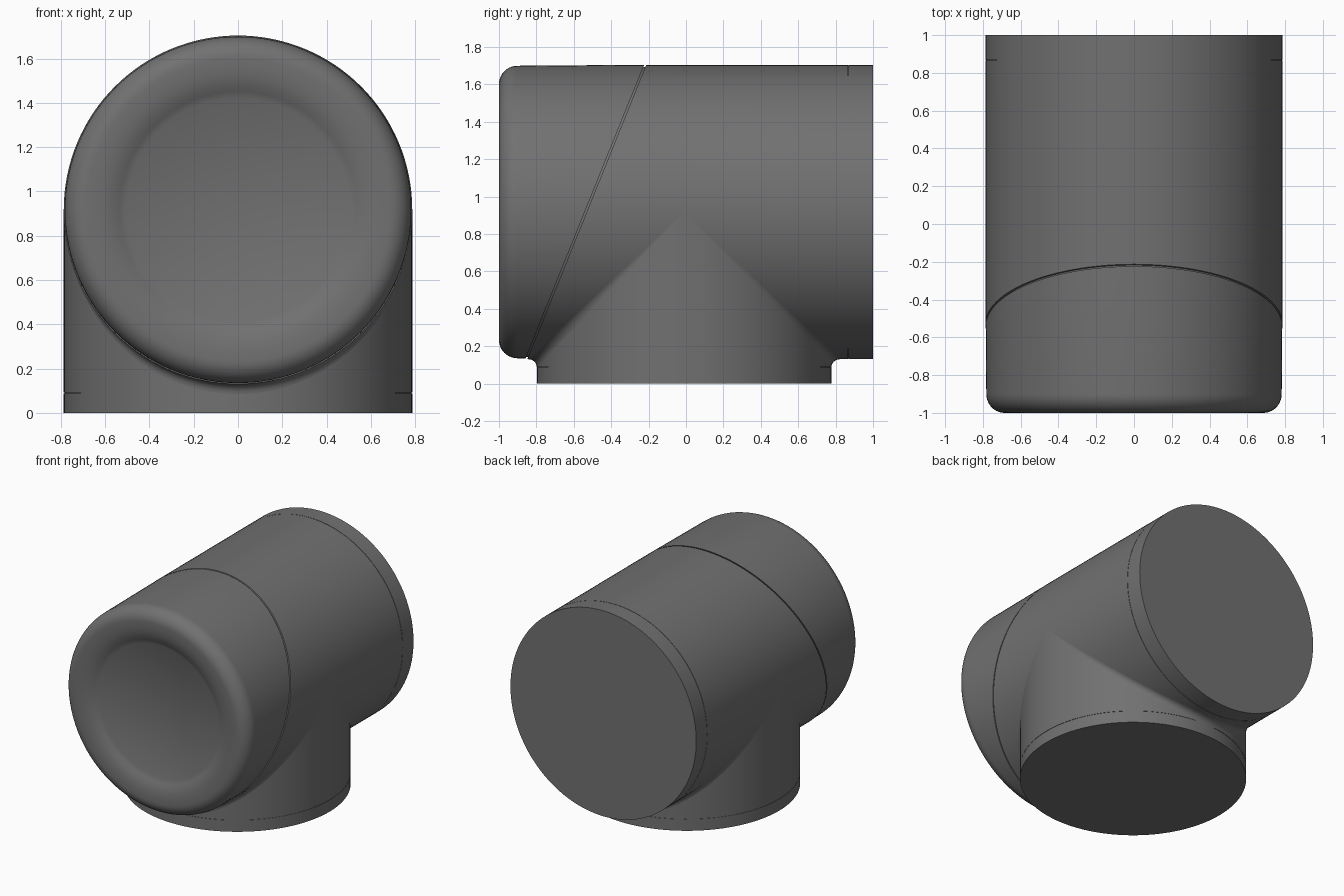
import bpy, bmesh, math
from mathutils import Vector

if "Cube" in bpy.data.objects:
    bpy.data.objects.remove(bpy.data.objects["Cube"])

R, ZC, YC = 0.787, 0.917, -0.01   # pipe radius, barrel axis height, stem axis
N = 128

dark = bpy.data.materials.new("dark_grey")
dark.diffuse_color = (0.165, 0.165, 0.165, 1)
dark.use_nodes = True
dark.node_tree.nodes["Principled BSDF"].inputs["Base Color"].default_value = dark.diffuse_color


def finish(name, bm, angle=28):
    bmesh.ops.remove_doubles(bm, verts=bm.verts, dist=1e-5)
    bmesh.ops.recalc_face_normals(bm, faces=bm.faces)
    me = bpy.data.meshes.new(name)
    bm.to_mesh(me)
    bm.free()
    me.materials.append(dark)
    ob = bpy.data.objects.new(name, me)
    bpy.context.collection.objects.link(ob)
    bpy.ops.object.select_all(action='DESELECT')
    ob.select_set(True)
    bpy.context.view_layer.objects.active = ob
    bpy.ops.object.shade_smooth_by_angle(angle=math.radians(angle))
    return ob


def lathe(profile, along_y):
    """Revolve (radius, axial) points, closing both ends with flat discs."""
    bm = bmesh.new()
    rings = []
    for r, h in profile:
        ring = []
        for i in range(N):
            a = 2 * math.pi * i / N
            c, s = r * math.cos(a), r * math.sin(a)
            ring.append(bm.verts.new((c, h, ZC + s) if along_y else (c, YC + s, h)))
        rings.append(ring)
    for a, b in zip(rings, rings[1:]):
        for i in range(N):
            j = (i + 1) % N
            bm.faces.new((a[i], a[j], b[j], b[i]))
    bm.faces.new(rings[0])
    bm.faces.new(rings[-1])
    return bm


def cut(bm, offset, keep_front):
    """Trim with the slanted seam plane and fill the opening."""
    d = Vector((0, 0.63, 1.56)).normalized()
    n = Vector((0, d.z, -d.y))
    p = Vector((0, -0.22, 1.70)) + n * offset
    res = bmesh.ops.bisect_plane(bm, geom=bm.verts[:] + bm.edges[:] + bm.faces[:],
                                 plane_co=p, plane_no=n,
                                 clear_outer=keep_front, clear_inner=not keep_front)
    edges = [e for e in res['geom_cut'] if isinstance(e, bmesh.types.BMEdge)]
    bmesh.ops.contextual_create(bm, geom=edges)


def groove(at, r=R, w=0.0015, d=0.003):
    return [(r, at - w), (r - d, at - w), (r - d, at + w), (r, at + w)]


# Front cap: shallow dish, rounded rim, slanted back edge
rim = [(0.685 + 0.097 * math.sin(t), -0.90 - 0.10 * math.cos(t))
       for t in [math.pi / 2 * k / 10 for k in range(11)]]
cap_profile = [(0.505, -0.955), (0.535, -0.97), (0.565, -0.984),
               (0.60, -0.994), (0.64, -0.999)] + rim + [(R + 0.001, -0.1)]
bm = lathe(cap_profile, True)
cut(bm, -0.005, True)
finish("front_cap", bm)

# Main barrel with a fine end seam
bm = lathe([(R, -0.97)] + groove(0.868) + [(R, 1.0)], True)
cut(bm, 0.005, False)
finish("barrel", bm)

# Core showing at the bottom of the slanted gap
finish("seam_core", lathe([(R - 0.012, -0.86), (R - 0.012, 0.0)], True))

# Vertical branch with a fine seam near its foot
finish("branch", lathe([(R, 0.0)] + groove(0.09) + [(R, ZC)], False))

# Concave fillets where the branch meets the barrel
for side, label in ((-1, "front"), (1, "back")):
    bm = bmesh.new()
    rows = []
    for i in range(65):
        a = math.pi * i / 64
        x, q = R * math.cos(a), R * math.sin(a)
        s = 0.045 * math.sin(a)
        row = []
        for k in range(7):
            t = math.pi / 2 * k / 6
            y = q + s - s * math.cos(t)
            z = ZC - q - s + s * math.sin(t)
            row.append(bm.verts.new((x, YC + side * y, z)))
        rows.append(row)
    for a, b in zip(rows, rows[1:]):
        for k in range(6):
            bm.faces.new((a[k], a[k + 1], b[k + 1], b[k]))
    ob = finish(label + "_fillet", bm, 60)
    # Open strip: make its visible side face away from the pipe
    mid = min(ob.data.polygons, key=lambda p: p.center.z)
    if mid.normal.z > 0 or mid.normal.y * side < 0:
        ob.data.flip_normals()
